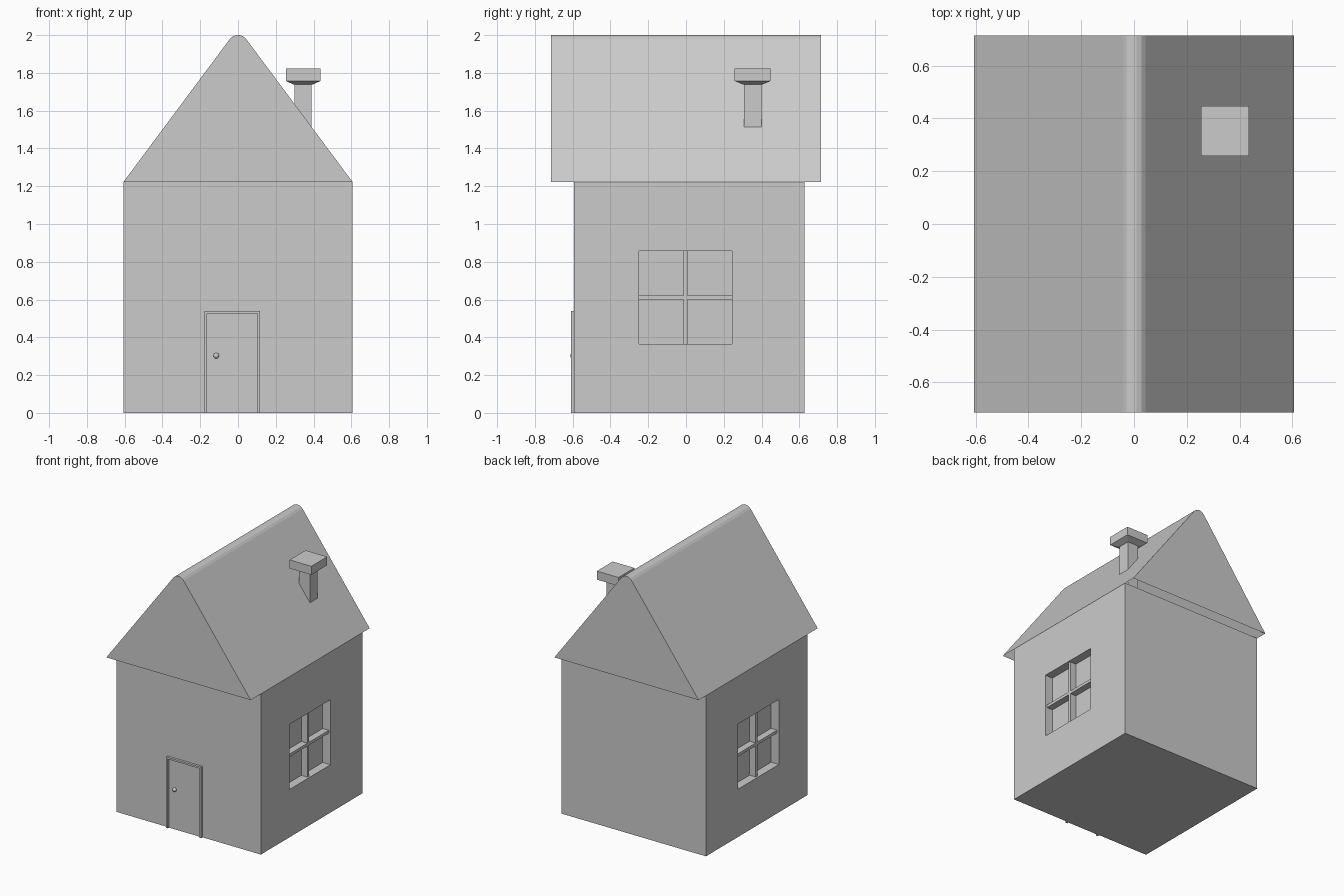
import bpy, bmesh, math

if "Cube" in bpy.data.objects:
    bpy.data.objects.remove(bpy.data.objects["Cube"])

grey = bpy.data.materials.new("plain grey")
grey.diffuse_color = (0.6, 0.6, 0.6, 1)
grey.use_nodes = True
grey.node_tree.nodes["Principled BSDF"].inputs["Base Color"].default_value = grey.diffuse_color


def finish(bm, name):
    bmesh.ops.recalc_face_normals(bm, faces=bm.faces)
    me = bpy.data.meshes.new(name)
    bm.to_mesh(me)
    bm.free()
    me.materials.append(grey)
    ob = bpy.data.objects.new(name, me)
    bpy.context.collection.objects.link(ob)
    return ob


def box(name, x0, x1, y0, y1, z0, z1):
    bm = bmesh.new()
    bmesh.ops.create_cube(bm, size=1)
    for v in bm.verts:
        v.co = [lo + (c + 0.5) * (hi - lo) for c, lo, hi in
                zip(v.co, (x0, y0, z0), (x1, y1, z1))]
    return finish(bm, name)


W, EAVE = 0.607, 1.222
Y0, Y1 = -0.592, 0.627
WIN_Y, WIN_Z = (-0.248, 0.244), (0.364, 0.858)
RECESS = 0.065

# House body, with a square window recess cut into each side wall
walls = box("walls", -W, W, Y0, Y1, 0, EAVE)
for side, s in (("right", 1), ("left", -1)):
    xs = sorted((s * (W - RECESS), s * (W + 0.1)))
    cutter = box(side + "_window_cutter", *xs, *WIN_Y, *WIN_Z)
    cutter.hide_render = True
    cutter.hide_viewport = True
    cut = walls.modifiers.new(side + " window", 'BOOLEAN')
    cut.operation = 'DIFFERENCE'
    cut.solver = 'EXACT'
    cut.object = cutter
    # Glazing bars, set slightly behind the wall face
    bx = sorted((s * (W - RECESS), s * (W - 0.014)))
    cy, cz = sum(WIN_Y) / 2, sum(WIN_Z) / 2
    box(side + "_window_upright_bar", *bx, cy - 0.011, cy + 0.011, *WIN_Z)
    box(side + "_window_cross_bar", *bx, *WIN_Y, cz - 0.011, cz + 0.011)

# Roof shell: gabled, rounded ridge, open underneath
R, SEG = 0.054, 5
half = math.radians(53.3)
profile = [(-W, EAVE)]
for i in range(SEG + 1):
    a = -half + 2 * half * i / SEG
    profile.append((R * math.sin(a), 2.0 - R * math.cos(half / SEG) + R * math.cos(a)))
profile.append((W, EAVE))
bm = bmesh.new()
front, back = ([bm.verts.new((x, y, z)) for x, z in profile] for y in (-0.715, 0.715))
bm.faces.new(front)
bm.faces.new(back[::-1])
for i in range(len(profile) - 1):
    bm.faces.new((front[i], back[i], back[i + 1], front[i + 1]))
finish(bm, "roof")

# Chimney shaft and its cap with a tapered underside
CX, CY = 0.345, 0.353
box("chimney_shaft", CX - 0.045, CX + 0.045, CY - 0.046, CY + 0.046, 1.26, 1.76)
bm = bmesh.new()
rings = []
for hx, hy, z in ((0.05, 0.05, 1.738), (0.091, 0.095, 1.757), (0.091, 0.095, 1.822)):
    rings.append([bm.verts.new((CX + a * hx, CY + b * hy, z))
                  for a, b in ((-1, -1), (1, -1), (1, 1), (-1, 1))])
bm.faces.new(rings[0][::-1])
bm.faces.new(rings[-1])
for lo, hi in zip(rings, rings[1:]):
    for i in range(4):
        j = (i + 1) % 4
        bm.faces.new((lo[i], lo[j], hi[j], hi[i]))
finish(bm, "chimney_cap")

# Door: slim frame, thin panel and round knob
DX0, DX1, DTOP, T, OUT = -0.178, 0.117, 0.54, 0.014, -0.61
box("door_jamb_left", DX0, DX0 + T, OUT, Y0 + 0.01, 0, DTOP)
box("door_jamb_right", DX1 - T, DX1, OUT, Y0 + 0.01, 0, DTOP)
box("door_header", DX0 + T, DX1 - T, OUT, Y0 + 0.01, DTOP - T, DTOP)
box("door_panel", DX0 + T, DX1 - T, Y0 - 0.003, Y0 + 0.004, 0, DTOP - T)
bm = bmesh.new()
bmesh.ops.create_uvsphere(bm, u_segments=16, v_segments=10, radius=0.015)
for v in bm.verts:
    v.co.x -= 0.115
    v.co.y -= 0.598
    v.co.z += 0.303
for f in bm.faces:
    f.smooth = True
finish(bm, "door_knob")
